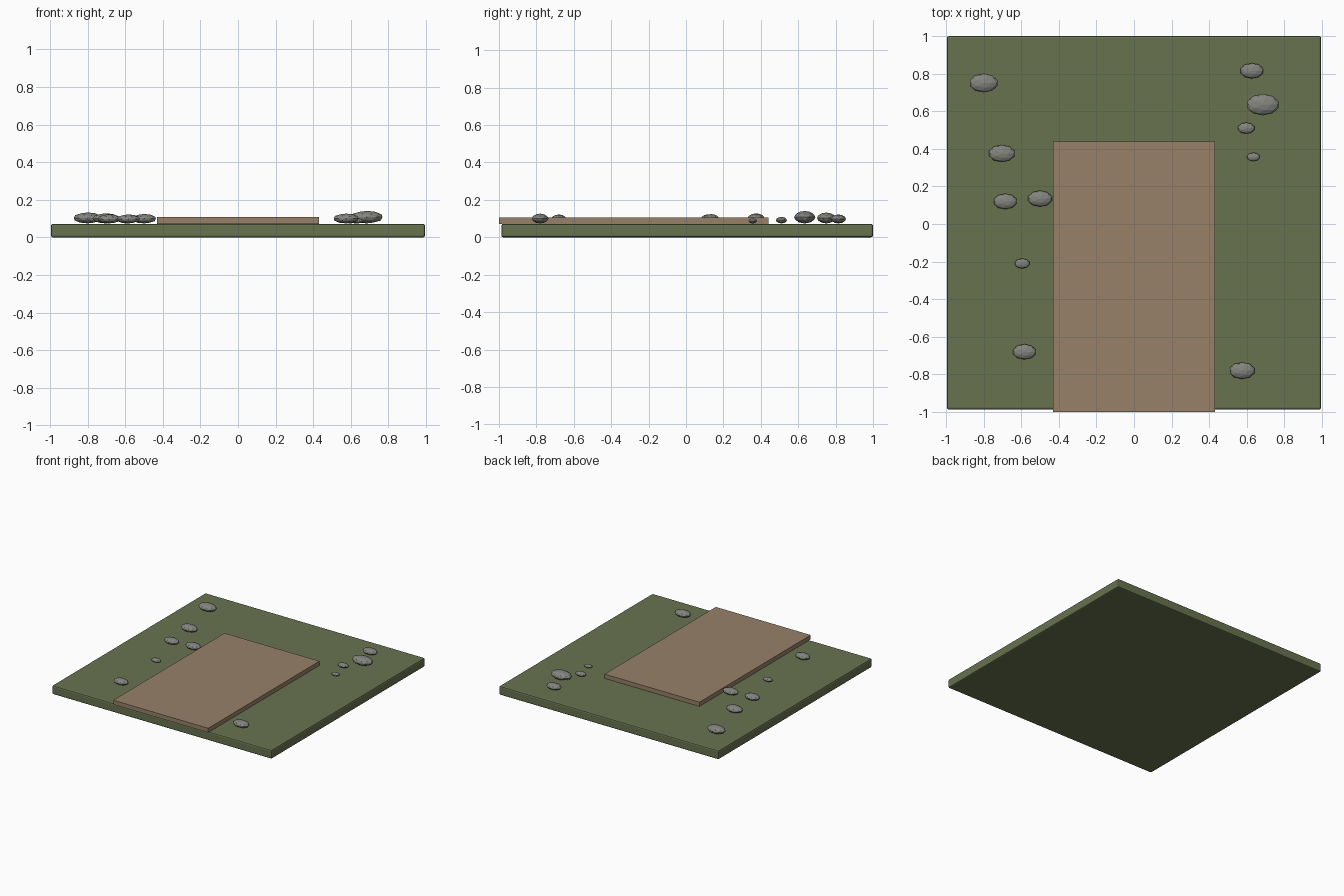
import bpy
from mathutils import Vector

if "Cube" in bpy.data.objects:
    bpy.data.objects.remove(bpy.data.objects["Cube"])


def material(name, rgb):
    m = bpy.data.materials.new(name)
    m.diffuse_color = (*rgb, 1)
    m.use_nodes = True
    m.node_tree.nodes["Principled BSDF"].inputs["Base Color"].default_value = m.diffuse_color
    return m


GREEN = material("moss green", (0.14, 0.17, 0.08))
TAN = material("dirt tan", (0.31, 0.22, 0.14))
GREY = material("stone grey", (0.23, 0.23, 0.21))


def slab(name, lo, hi, mat, bevel):
    lo, hi = Vector(lo), Vector(hi)
    bpy.ops.mesh.primitive_cube_add(size=1, location=(lo + hi) / 2)
    o = bpy.context.object
    o.name = name
    for v in o.data.vertices:
        v.co *= (hi - lo)
    o.data.materials.append(mat)
    if bevel:
        b = o.modifiers.new("bevel", 'BEVEL')
        b.width, b.segments = bevel, 2
    return o


# Ground tile and raised dirt path overhanging its front edge slightly
slab("ground", (-0.995, -0.987, 0), (0.995, 1.0, 0.072), GREEN, 0.01)
slab("path", (-0.43, -1.0, 0.072), (0.43, 0.44, 0.107), TAN, 0)

# Scattered flattened stones: x, y, half width
STONES = [
    (-0.80, 0.75, 0.077), (-0.703, 0.375, 0.071), (-0.685, 0.12, 0.064),
    (-0.50, 0.135, 0.066), (-0.595, -0.21, 0.041), (-0.583, -0.68, 0.063),
    (0.627, 0.815, 0.063), (0.685, 0.635, 0.088), (0.597, 0.51, 0.046),
    (0.635, 0.357, 0.035), (0.575, -0.78, 0.069),
]
for i, (x, y, r) in enumerate(STONES):
    rz = r * 0.38
    bpy.ops.mesh.primitive_ico_sphere_add(subdivisions=2, radius=1, location=(x, y, 0.074 + rz))
    o = bpy.context.object
    o.name = f"stone_{i + 1}"
    for v in o.data.vertices:
        v.co *= Vector((r, r * 0.65, rz))
    o.data.materials.append(GREY)
